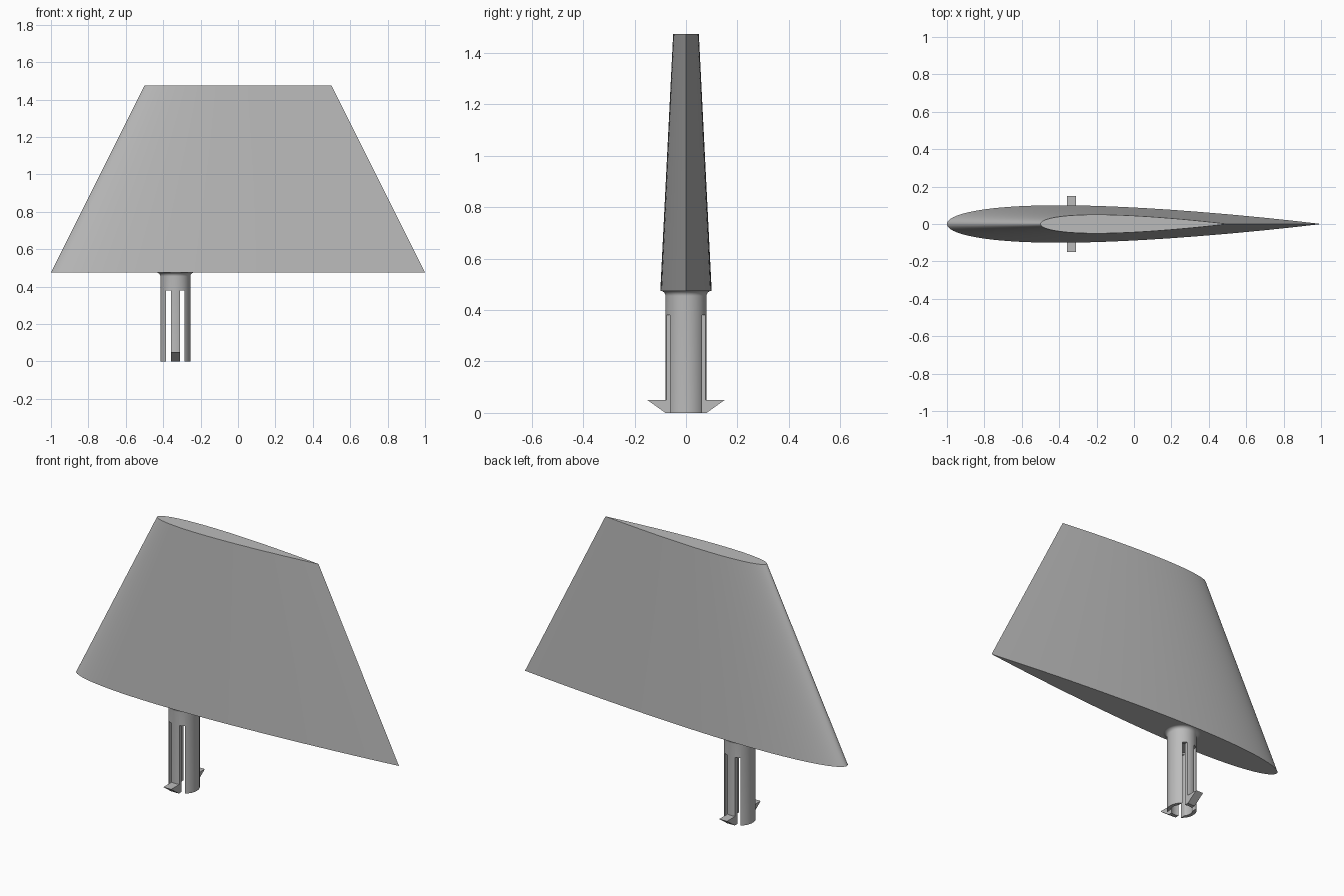
import bpy
import bmesh
import math
from mathutils import Matrix, Vector

if "Cube" in bpy.data.objects:
    bpy.data.objects.remove(bpy.data.objects["Cube"], do_unlink=True)

GREY = (0.5, 0.5, 0.5, 1)
mat = bpy.data.materials.new("light grey plastic")
mat.use_nodes = True
mat.diffuse_color = GREY
mat.node_tree.nodes["Principled BSDF"].inputs["Base Color"].default_value = GREY

POST_X = -0.335
BLADE_Z, TOP_Z = 0.475, 1.475
OUTER, INNER = 0.08, 0.06
TAB = 0.024          # half width of each clip finger
SLOT = 0.025         # width of the gap beside a finger
SLOT_TOP = 0.38


def make_object(name, bm):
    bmesh.ops.recalc_face_normals(bm, faces=bm.faces)
    mesh = bpy.data.meshes.new(name)
    bm.to_mesh(mesh)
    bm.free()
    obj = bpy.data.objects.new(name, mesh)
    bpy.context.collection.objects.link(obj)
    mesh.materials.append(mat)
    return obj


def smooth(obj, degrees=30):
    bpy.ops.object.select_all(action='DESELECT')
    obj.select_set(True)
    bpy.context.view_layer.objects.active = obj
    bpy.ops.object.shade_smooth_by_angle(angle=math.radians(degrees))


def foil_half(t):
    # Symmetric foil, ten percent thick, closed trailing edge
    return 0.5 * (0.2969 * math.sqrt(t) - 0.126 * t - 0.3516 * t**2
                  + 0.2843 * t**3 - 0.1036 * t**4)


def foil_ring(bm, chord, z, steps=48):
    ts = [(1 - math.cos(math.pi * i / steps)) / 2 for i in range(steps + 1)]
    outline = [(t, foil_half(t)) for t in ts]
    outline += [(t, -foil_half(t)) for t in ts[-2:0:-1]]
    return [bm.verts.new(((t - 0.5) * chord, y * chord, z)) for t, y in outline]


# Tapered blade lofted between two foil sections
bm = bmesh.new()
low, high = foil_ring(bm, 2, BLADE_Z), foil_ring(bm, 1, TOP_Z)
for i in range(len(low)):
    j = (i + 1) % len(low)
    bm.faces.new((low[i], low[j], high[j], high[i]))
bm.faces.new(low)
bm.faces.new(high)
smooth(make_object("blade", bm))

# Hollow post turned from a profile, with a fillet under the blade
profile = [(0, SLOT_TOP + 0.01), (INNER, SLOT_TOP + 0.01), (INNER, 0), (OUTER, 0)]
FILLET = 0.02
for i in range(9):
    a = i * math.pi / 16
    profile.append((OUTER + FILLET * (1 - math.cos(a)),
                    BLADE_Z - FILLET + FILLET * math.sin(a)))
profile.append((0, BLADE_Z))
bm = bmesh.new()
verts = [bm.verts.new((r, 0, z)) for r, z in profile]
edges = [bm.edges.new(pair) for pair in zip(verts, verts[1:])]
bmesh.ops.spin(bm, geom=verts + edges, cent=(0, 0, 0), axis=(0, 0, 1),
               angle=math.tau, steps=64, use_merge=True)
bmesh.ops.remove_doubles(bm, verts=bm.verts, dist=1e-5)
bmesh.ops.translate(bm, verts=bm.verts, vec=(POST_X, 0, 0))
post = make_object("post", bm)

# Slots on both sides of each clip finger
bm = bmesh.new()
for side in (-1, 1):
    centre = Vector((POST_X + side * (TAB + SLOT / 2), 0, SLOT_TOP / 2 - 0.05))
    size = Matrix.Diagonal((SLOT, 0.3, SLOT_TOP + 0.1, 1))
    bmesh.ops.create_cube(bm, size=1, matrix=Matrix.Translation(centre) @ size)
cutter = make_object("slot_cutter", bm)
cutter.hide_render = True
cut = post.modifiers.new("slots", 'BOOLEAN')
cut.operation = 'DIFFERENCE'
cut.solver = 'EXACT'
cut.object = cutter
bpy.context.view_layer.objects.active = post
bpy.ops.object.modifier_apply(modifier=cut.name)
bpy.data.objects.remove(cutter, do_unlink=True)
smooth(post)

# Wedge hooks at the ends of the clip fingers
for name, side in (("front_hook", -1), ("back_hook", 1)):
    bm = bmesh.new()
    wedge = [(0.068, 0), (0.08, 0), (0.15, 0.05), (0.068, 0.05)]
    face = bm.faces.new([bm.verts.new((POST_X - TAB, side * y, z)) for y, z in wedge])
    out = bmesh.ops.extrude_face_region(bm, geom=[face])
    moved = [g for g in out["geom"] if isinstance(g, bmesh.types.BMVert)]
    bmesh.ops.translate(bm, verts=moved, vec=(2 * TAB, 0, 0))
    make_object(name, bm)
